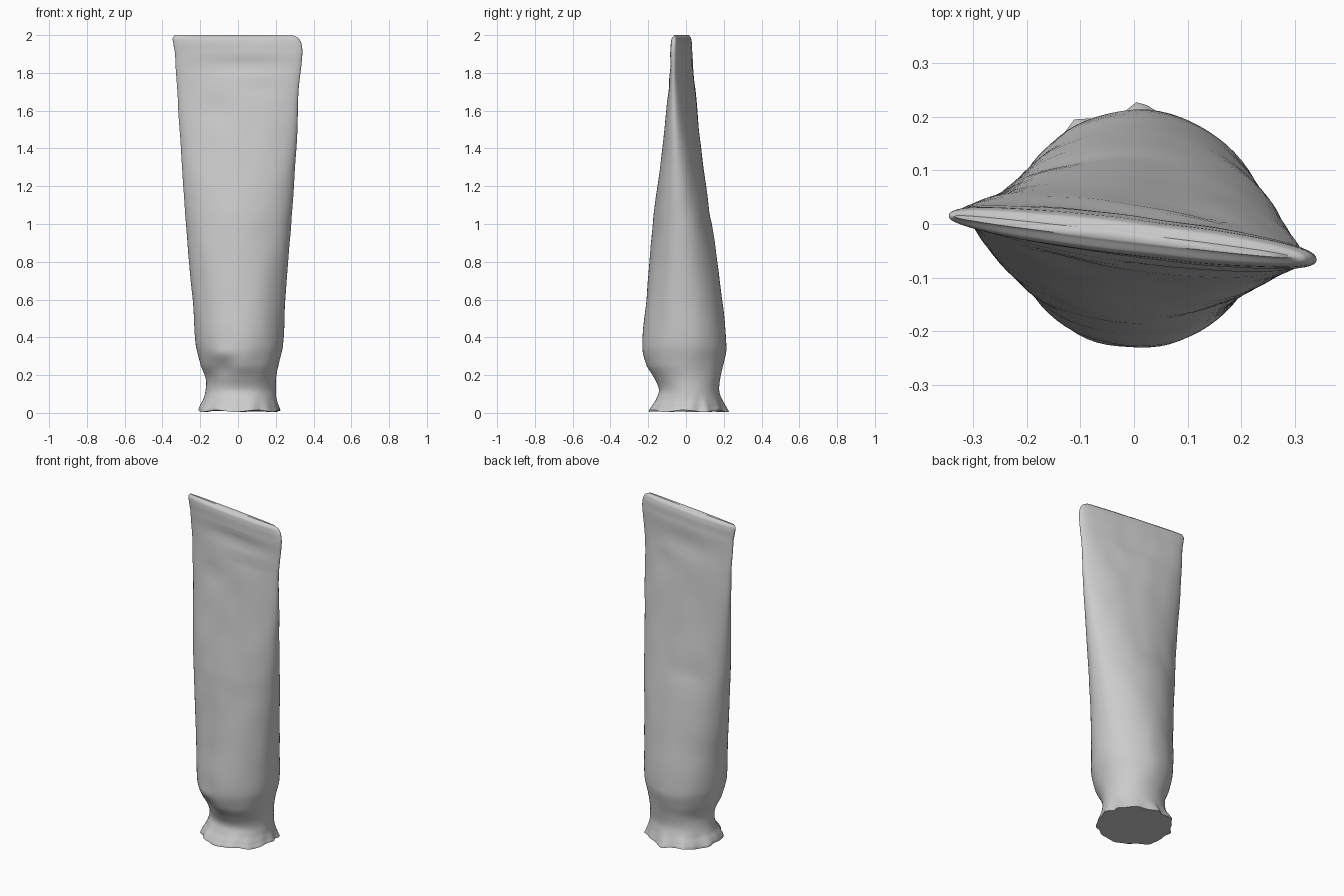
import bpy, bmesh, math
from mathutils import Vector, noise

cube = bpy.data.objects.get("Cube")
if cube:
    bpy.data.objects.remove(cube, do_unlink=True)

mat = bpy.data.materials.new("plain grey")
mat.use_nodes = True
mat.diffuse_color = (0.6, 0.6, 0.6, 1)
mat.node_tree.nodes["Principled BSDF"].inputs["Base Color"].default_value = (0.6, 0.6, 0.6, 1)

# Profile: height, x min, x max, y centre, half thickness, diagonal lean
PROFILE = [
    (0.01, -0.210, 0.218, 0.005, 0.203, 0),
    (0.03, -0.205, 0.212, 0.007, 0.195, 0),
    (0.07, -0.183, 0.203, 0.012, 0.175, 0),
    (0.12, -0.170, 0.200, 0.015, 0.160, 0),
    (0.18, -0.170, 0.202, 0.008, 0.174, 0),
    (0.25, -0.198, 0.216, -0.006, 0.203, 0),
    (0.35, -0.222, 0.238, -0.008, 0.222, 0),
    (0.60, -0.241, 0.252, -0.010, 0.201, 0),
    (0.90, -0.266, 0.274, -0.016, 0.168, -0.02),
    (1.10, -0.282, 0.288, -0.022, 0.141, -0.05),
    (1.40, -0.302, 0.309, -0.022, 0.098, -0.10),
    (1.70, -0.322, 0.321, -0.022, 0.060, -0.135),
    (1.90, -0.333, 0.339, -0.024, 0.040, -0.125),
    (1.96, -0.344, 0.333, -0.025, 0.034, -0.12),
    (1.985, -0.346, 0.318, -0.026, 0.027, -0.12),
    (2.00, -0.335, 0.290, -0.026, 0.008, -0.12),
]
# Dents and bulges: x, z, x radius, z radius, depth
FRONT_DENTS = [
    (0.05, 1.84, 0.30, 0.04, 0.014),
    (-0.12, 1.60, 0.10, 0.05, 0.010),
    (0.15, 1.72, 0.14, 0.03, 0.008),
    (-0.09, 0.24, 0.07, 0.04, 0.020),
    (-0.08, 0.32, 0.06, 0.03, -0.010),
]
BACK_DENTS = [
    (0.0, 1.80, 0.20, 0.06, 0.012),
    (0.12, 1.66, 0.08, 0.05, 0.008),
    (-0.10, 1.05, 0.15, 0.03, 0.005),
]
HEM_TIPS = (0.48, 1.57, 2.1)  # angles of the pointed corners of the hem
SIDES, STEPS = 72, 6


def smooth(a, b, c, d, t):
    """Catmull-Rom blend between b and c."""
    return b + 0.5 * t * (c - a + t * (2*a - 5*b + 4*c - d + t * (3*(b - c) + d - a)))


def sections():
    last = len(PROFILE) - 1
    for i in range(last):
        a, b, c, d = (PROFILE[min(max(k, 0), last)] for k in range(i - 1, i + 3))
        for s in range(STEPS):
            t = s / STEPS
            vals = [smooth(*v, t) for v in zip(a, b, c, d)]
            vals[0] = b[0] + (c[0] - b[0]) * t
            yield vals
    yield PROFILE[-1]


def ring(bm, z, x0, x1, cy, half, lean):
    verts = []
    # The gathered hem flares into small uneven pleats
    hem = max(0, 1 - z / 0.09)
    # The pressed top keeps its thickness toward its ends
    power = 1 - 0.25 * min(1, max(0, (z - 1.8) / 0.15))
    for k in range(SIDES):
        a = 2 * math.pi * k / SIDES
        ca, sa = math.cos(a), math.sin(a)
        tips = sum(math.exp(-((a - t) / 0.1)**2) for t in HEM_TIPS)
        pleat = 1 + hem * (0.02 * math.sin(9*a + 1) + 0.02 * math.sin(14*a) + 0.1 * tips)
        x = (x0 + x1) / 2 + (x1 - x0) / 2 * ca * pleat
        thick = half * math.copysign(abs(sa)**power, sa) * pleat
        for dx, dz, rx, rz, depth in (FRONT_DENTS if sa < 0 else BACK_DENTS):
            g = math.exp(-((x - dx) / rx)**2 - ((z - dz) / rz)**2)
            thick -= depth * g * sa
        y = cy + thick + lean * x
        zz = z + hem * 0.006 * math.sin(6*a + 2)
        # Gentle cloth wrinkles
        n = noise.noise(Vector((x * 9, y * 9, z * 6))) * 0.004
        fade = min(1, half / 0.06)
        verts.append(bm.verts.new((x + n * ca, y + n * sa * fade, max(0, zz))))
    return verts


# Sleeve: round gathered foot flattening into a diagonal edge
bm = bmesh.new()
rings = [ring(bm, *s) for s in sections()]
for low, high in zip(rings, rings[1:]):
    for k in range(SIDES):
        n = (k + 1) % SIDES
        bm.faces.new((low[k], low[n], high[n], high[k]))
bm.faces.new(rings[-1])
bm.faces.new(rings[0][::-1])
bmesh.ops.recalc_face_normals(bm, faces=bm.faces[:])
mesh = bpy.data.meshes.new("sleeve")
bm.to_mesh(mesh)
bm.free()
mesh.materials.append(mat)
sleeve = bpy.data.objects.new("sleeve", mesh)
bpy.context.collection.objects.link(sleeve)
bpy.context.view_layer.objects.active = sleeve
sleeve.select_set(True)
bpy.ops.object.shade_smooth_by_angle(angle=math.radians(50))
